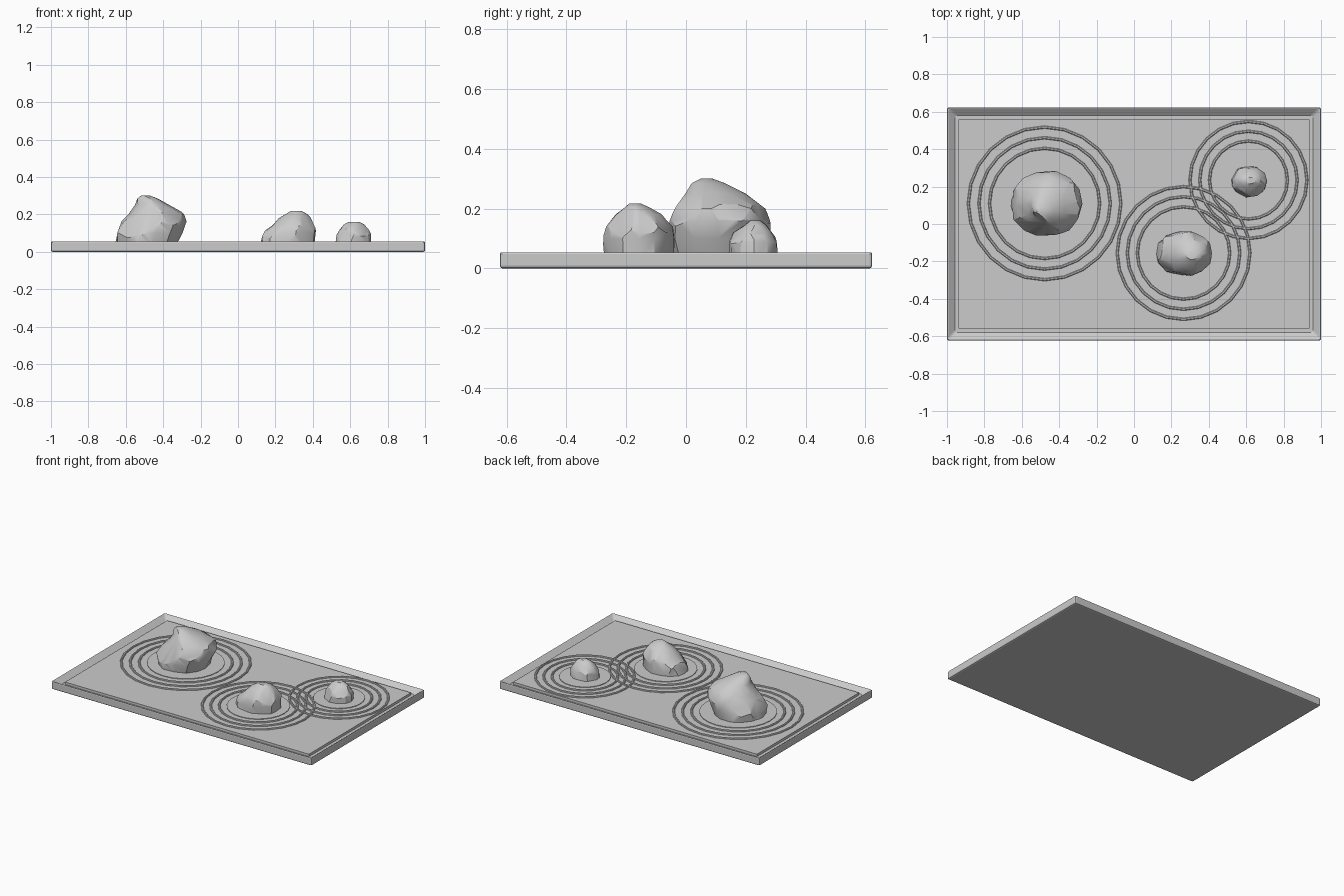
import bpy
import bmesh
import math
import random
from mathutils import Vector

if "Cube" in bpy.data.objects:
    bpy.data.objects.remove(bpy.data.objects["Cube"], do_unlink=True)

GREY = (0.6, 0.6, 0.6, 1.0)
stone = bpy.data.materials.new("plain grey")
stone.use_nodes = True
stone.diffuse_color = GREY
stone.node_tree.nodes["Principled BSDF"].inputs["Base Color"].default_value = GREY

SAND = 0.042
SEGMENTS = 24


def finish(bm, name, smooth_angle=None):
    """Turn a bmesh into a named object, optionally smooth shaded."""
    bmesh.ops.recalc_face_normals(bm, faces=bm.faces)
    mesh = bpy.data.meshes.new(name)
    bm.to_mesh(mesh)
    bm.free()
    mesh.materials.append(stone)
    obj = bpy.data.objects.new(name, mesh)
    bpy.context.collection.objects.link(obj)
    if smooth_angle:
        bpy.ops.object.select_all(action="DESELECT")
        obj.select_set(True)
        bpy.context.view_layer.objects.active = obj
        bpy.ops.object.shade_smooth_by_angle(angle=math.radians(smooth_angle))
    return obj


def box(bm, size, z_low, z_high):
    cube = bmesh.ops.create_cube(bm, size=1)
    for v in cube["verts"]:
        v.co = (v.co.x * size[0], v.co.y * size[1], z_low if v.co.z < 0 else z_high)


# Tray: a slab with a recessed top and bevelled edges
bm = bmesh.new()
box(bm, (2, 1.245), 0, 0.058)
top = max(bm.faces, key=lambda f: f.calc_center_median().z)
bmesh.ops.inset_region(bm, faces=[top], thickness=0.06)
for v in top.verts:
    v.co.z = 0.025
bmesh.ops.bevel(bm, geom=[e for e in bm.edges if e not in top.edges[:]], offset=0.009,
                segments=2, profile=0.5, affect="EDGES")
finish(bm, "tray")

# Sand bed
bm = bmesh.new()
box(bm, (1.875, 1.12), 0.02, SAND)
finish(bm, "sand")


def ripples(name, centre, inner, outer):
    """Low disc under a stone with three raked ridges around it."""
    bm = bmesh.new()
    rim = [(math.cos(math.tau * i / SEGMENTS), math.sin(math.tau * i / SEGMENTS))
           for i in range(SEGMENTS)]
    # each profile point is (radius, height); None closes the disc centre
    profiles = [[(inner, -0.004), (inner, 0.004)]]
    for k in (1, 2, 3):
        radius = inner + (outer - inner) * k / 3 - 0.007
        profiles.append([(radius + 0.008 * math.cos(t), 0.008 * math.sin(t))
                         for t in (-0.3, 0.5, 1.1, 2.0, 2.6, 3.4)])
    for profile in profiles:
        loops = [[bm.verts.new((centre[0] + r * c, centre[1] + r * s, SAND + h))
                  for c, s in rim] for r, h in profile]
        for a, b in zip(loops, loops[1:]):
            for i in range(SEGMENTS):
                j = (i + 1) % SEGMENTS
                bm.faces.new((a[i], a[j], b[j], b[i]))
        if len(profile) == 2:
            bm.faces.new(loops[-1])
    finish(bm, name, 35)


def rock(name, layers, seed, chips=7, sides=14):
    """Loft through (z, x min, x max, y min, y max) layers, then chip flat facets."""
    rng = random.Random(seed)
    bm = bmesh.new()
    loops = []
    for z, x0, x1, y0, y1 in layers:
        loop = []
        for i in range(sides):
            a = math.tau * i / sides
            r = 1 + rng.uniform(-0.04, 0.05)
            loop.append(bm.verts.new(((x0 + x1) / 2 + (x1 - x0) / 2 * r * math.cos(a),
                                      (y0 + y1) / 2 + (y1 - y0) / 2 * r * math.sin(a), z)))
        loops.append(loop)
    for a, b in zip(loops, loops[1:]):
        for i in range(sides):
            j = (i + 1) % sides
            bm.faces.new((a[i], a[j], b[j], b[i]))
    bm.faces.new(loops[0])
    bm.faces.new(loops[-1])
    bmesh.ops.triangulate(bm, faces=bm.faces)
    width = layers[0][2] - layers[0][1]
    for k in range(chips):
        a = math.tau * (k + rng.uniform(0, 0.6)) / chips
        n = Vector((math.cos(a), math.sin(a), rng.uniform(0.1, 0.9))).normalized()
        far = max((v.co for v in bm.verts), key=n.dot)
        point = far - n * width * rng.uniform(0.03, 0.06)
        cut = bmesh.ops.bisect_plane(bm, geom=bm.verts[:] + bm.edges[:] + bm.faces[:],
                                     plane_co=point, plane_no=n, clear_outer=True)
        edges = [e for e in cut["geom_cut"] if isinstance(e, bmesh.types.BMEdge)]
        bmesh.ops.holes_fill(bm, edges=edges, sides=0)
    finish(bm, name, 32)


ripples("large_ripples", (-0.478, 0.11), 0.245, 0.415)
ripples("middle_ripples", (0.265, -0.155), 0.2, 0.362)
ripples("small_ripples", (0.612, 0.235), 0.163, 0.32)

rock("large_rock", [
    (0.03, -0.66, -0.33, -0.05, 0.27),
    (0.10, -0.66, -0.30, -0.07, 0.28),
    (0.16, -0.62, -0.28, -0.065, 0.28),
    (0.20, -0.58, -0.28, -0.035, 0.27),
    (0.25, -0.55, -0.37, 0.0, 0.20),
    (0.285, -0.54, -0.43, 0.02, 0.13),
    (0.30, -0.52, -0.47, 0.05, 0.09)], 3)
rock("middle_rock", [
    (0.03, 0.115, 0.41, -0.275, -0.04),
    (0.10, 0.12, 0.42, -0.28, -0.035),
    (0.14, 0.18, 0.42, -0.265, -0.045),
    (0.18, 0.22, 0.39, -0.235, -0.08),
    (0.205, 0.26, 0.365, -0.205, -0.125),
    (0.217, 0.28, 0.34, -0.19, -0.15)], 8)
rock("small_rock", [
    (0.03, 0.515, 0.71, 0.145, 0.31),
    (0.09, 0.52, 0.715, 0.145, 0.31),
    (0.12, 0.545, 0.70, 0.16, 0.29),
    (0.145, 0.565, 0.675, 0.195, 0.27),
    (0.16, 0.59, 0.65, 0.215, 0.25)], 5, chips=6, sides=11)
